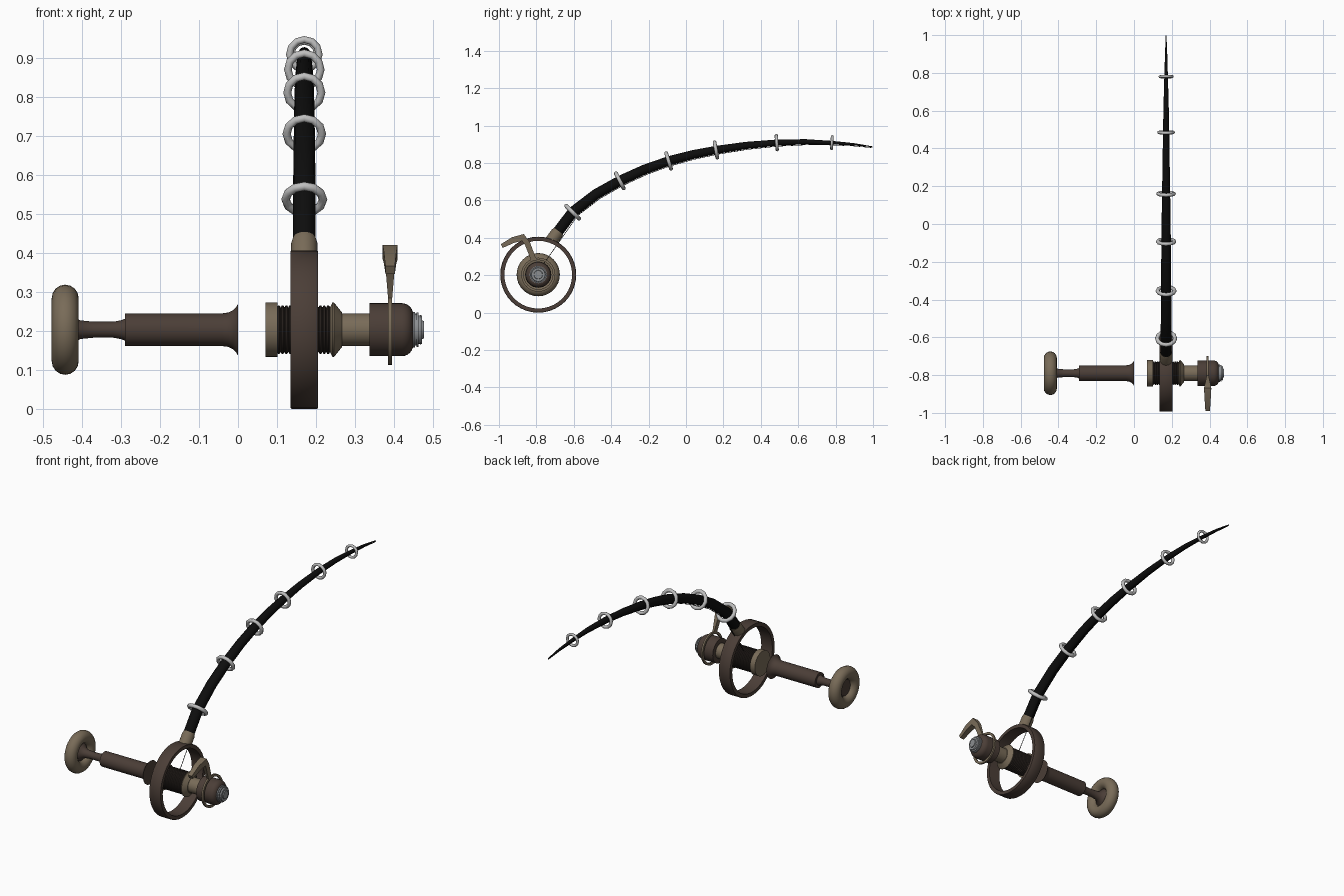
import bpy, bmesh, math
from mathutils import Vector

if "Cube" in bpy.data.objects:
    bpy.data.objects.remove(bpy.data.objects["Cube"])

CY, CZ, RX = -0.79, 0.203, 0.17      # reel axis (runs along x) and rod plane


def material(name, rgb):
    m = bpy.data.materials.new(name)
    m.diffuse_color = (*rgb, 1)
    m.use_nodes = True
    m.node_tree.nodes["Principled BSDF"].inputs["Base Color"].default_value = m.diffuse_color
    return m


BROWN = material("dark brown", (0.070, 0.048, 0.038))
TAN = material("tan", (0.190, 0.148, 0.098))
SPOOL = material("deep brown", (0.030, 0.022, 0.018))
BLACK = material("black", (0.004, 0.004, 0.004))
SILVER = material("silver", (0.52, 0.52, 0.52))
STEEL = material("steel grey", (0.26, 0.27, 0.28))


def loft(name, rings, mat, closed=False, angle=35):
    """Skin a list of vertex rings; closed joins last to first, else caps."""
    bm = bmesh.new()
    rows = [[bm.verts.new(p) for p in ring] for ring in rings]
    n = len(rows[0])
    for i in range(len(rows) if closed else len(rows) - 1):
        a, b = rows[i], rows[(i + 1) % len(rows)]
        for j in range(n):
            k = (j + 1) % n
            bm.faces.new((a[j], a[k], b[k], b[j]))
    if not closed:
        bm.faces.new(rows[0])
        bm.faces.new(rows[-1])
    bmesh.ops.recalc_face_normals(bm, faces=bm.faces)
    for f in bm.faces:
        f.smooth = True
    for e in bm.edges:
        e.smooth = e.calc_face_angle(0) < math.radians(angle)
    me = bpy.data.meshes.new(name)
    bm.to_mesh(me)
    bm.free()
    me.materials.append(mat)
    ob = bpy.data.objects.new(name, me)
    bpy.context.collection.objects.link(ob)
    return ob


def lathe(name, profile, mat, closed=False, n=32):
    """Turn (x, radius) points about the reel axis."""
    rings = []
    for x, r in profile:
        rings.append([Vector((x, CY + r * math.cos(t), CZ + r * math.sin(t)))
                      for t in (2 * math.pi * i / n for i in range(n))])
    return loft(name, rings, mat, closed)


def sweep(name, path, mat, section):
    """Sweep along (y, z) points; section(i) gives (x, across) offsets."""
    rings = []
    for i, (x, y, z) in enumerate(path):
        p, q = path[max(i - 1, 0)], path[min(i + 1, len(path) - 1)]
        t = Vector((0, q[1] - p[1], q[2] - p[2])).normalized()
        up = Vector((0, -t.z, t.y))
        rings.append([Vector((x + a, y, z)) + up * b for a, b in section(i)])
    return loft(name, rings, mat)


def circle(r, n):
    return [(r * math.cos(2 * math.pi * i / n), r * math.sin(2 * math.pi * i / n))
            for i in range(n)]


# Round end knob and its shaft
lathe("end_knob", [(-0.443 + a, 0.081 + b) for a, b in circle(0.0345, 16)], TAN, True)
lathe("knob_shaft", [(-0.452, 0.045), (-0.436, 0.05), (-0.42, 0.034), (-0.405, 0.024),
                     (-0.37, 0.0205), (-0.32, 0.0205), (-0.30, 0.024), (-0.285, 0.03)], BROWN)
# Grip with flared mouth
lathe("grip", [(-0.29, 0.042), (-0.04, 0.042), (-0.025, 0.044), (-0.013, 0.05),
               (-0.005, 0.058), (0.0, 0.066)], BROWN)
# Spool: collar, ribbed drum, cone flange, neck
lathe("spool_collar", [(0.07, 0.07), (0.101, 0.07)], TAN)
ribs = []
for i in range(14):
    x = 0.1 + i * 0.0097
    ribs += [(x, 0.057), (x + 0.0025, 0.062), (x + 0.0065, 0.062)]
lathe("spool_drum", ribs + [(0.237, 0.057)], SPOOL)
lathe("cone_flange", [(0.235, 0.055), (0.242, 0.070), (0.246, 0.070), (0.266, 0.045)], TAN)
lathe("neck", [(0.264, 0.042), (0.34, 0.042)], TAN)
# Rounded housing and stepped end cap
lathe("housing", [(0.337, 0.068)] +
      [(0.42 + 0.029 * math.sin(t), 0.039 + 0.029 * math.cos(t))
       for t in (i * math.pi / 12 for i in range(7))], BROWN)
lathe("end_cap", [(0.445, 0.046), (0.454, 0.046), (0.454, 0.041), (0.458, 0.041),
                  (0.458, 0.044), (0.463, 0.044), (0.463, 0.036), (0.467, 0.036),
                  (0.467, 0.038), (0.472, 0.036), (0.472, 0.024), (0.477, 0.022)], STEEL)
# Large guard hoop around the spool
lathe("guard_hoop", [(0.135, 0.181), (0.135, 0.201), (0.138, 0.203), (0.202, 0.203),
                     (0.205, 0.201), (0.205, 0.181)], BROWN, True, 40)
# Thin lever hoop around the housing, with bent paddle lever
lathe("lever_hoop", [(0.385, 0.078), (0.385, 0.091), (0.395, 0.091), (0.395, 0.078)],
      TAN, True)
lever = [(0.39, -0.985, 0.356), (0.39, -0.925, 0.388), (0.39, -0.872, 0.402),
         (0.39, -0.848, 0.37), (0.39, -0.815, 0.285)]
size = [(0.012, 0.011), (0.016, 0.016), (0.019, 0.019), (0.012, 0.015), (0.005, 0.014)]
sweep("lever", lever, TAN, lambda i: [(a * size[i][0], b * size[i][1]) for a, b in
                                     ((-1, -1), (1, -1), (1, 1), (-1, 1))])

# Ferrule joining rod to the hoop
sweep("ferrule", [(RX, -0.724, 0.378), (RX, -0.69, 0.424), (RX, -0.681, 0.436)], TAN,
      lambda i: circle((0.034, 0.034, 0.030)[i], 16))

# Curved tapering rod: y, z, radius
rod = [(-0.70, 0.412, 0.029), (-0.606, 0.537, 0.029), (-0.48, 0.634, 0.028),
       (-0.354, 0.705, 0.027), (-0.22, 0.766, 0.026), (-0.093, 0.811, 0.025),
       (0.035, 0.845, 0.0235), (0.16, 0.870, 0.0215), (0.32, 0.894, 0.019),
       (0.485, 0.909, 0.0165), (0.64, 0.914, 0.0135), (0.78, 0.909, 0.0095),
       (0.90, 0.900, 0.006), (0.998, 0.887, 0.002)]
sweep("rod", [(RX, y, z) for y, z, r in rod], BLACK, lambda i: circle(rod[i][2], 12))

# Silver line guides, square to the rod
for k, (i, outer) in enumerate(((1, 0.059), (3, 0.056), (5, 0.054),
                                (7, 0.052), (9, 0.047), (11, 0.040))):
    t = Vector((0, rod[i + 1][0] - rod[i - 1][0], rod[i + 1][1] - rod[i - 1][1])).normalized()
    up = Vector((0, -t.z, t.y))
    minor = outer * 0.19
    c = Vector((RX, rod[i][0], rod[i][1]))
    rings = []
    for a, b in circle(1, 12):
        d = Vector((a, 0, 0)) + up * b
        rings.append([c + d * (outer - minor + u) + t * v for u, v in circle(minor, 8)])
    loft("line_guide_%d" % (k + 1), rings, SILVER, True, 50)

# Fishing line from the spool, along the underside of the rod to its tip
line = [(RX, -0.765, 0.255)]
for i in range(1, len(rod)):
    y, z, r = rod[i]
    p = rod[i - 1]
    t = Vector((y - p[0], z - p[1])).normalized()
    drop = r + 0.003
    line.append((RX, y + t.y * drop, z - t.x * drop))
sweep("fishing_line", line, BLACK, lambda i: circle(0.0018, 6))
